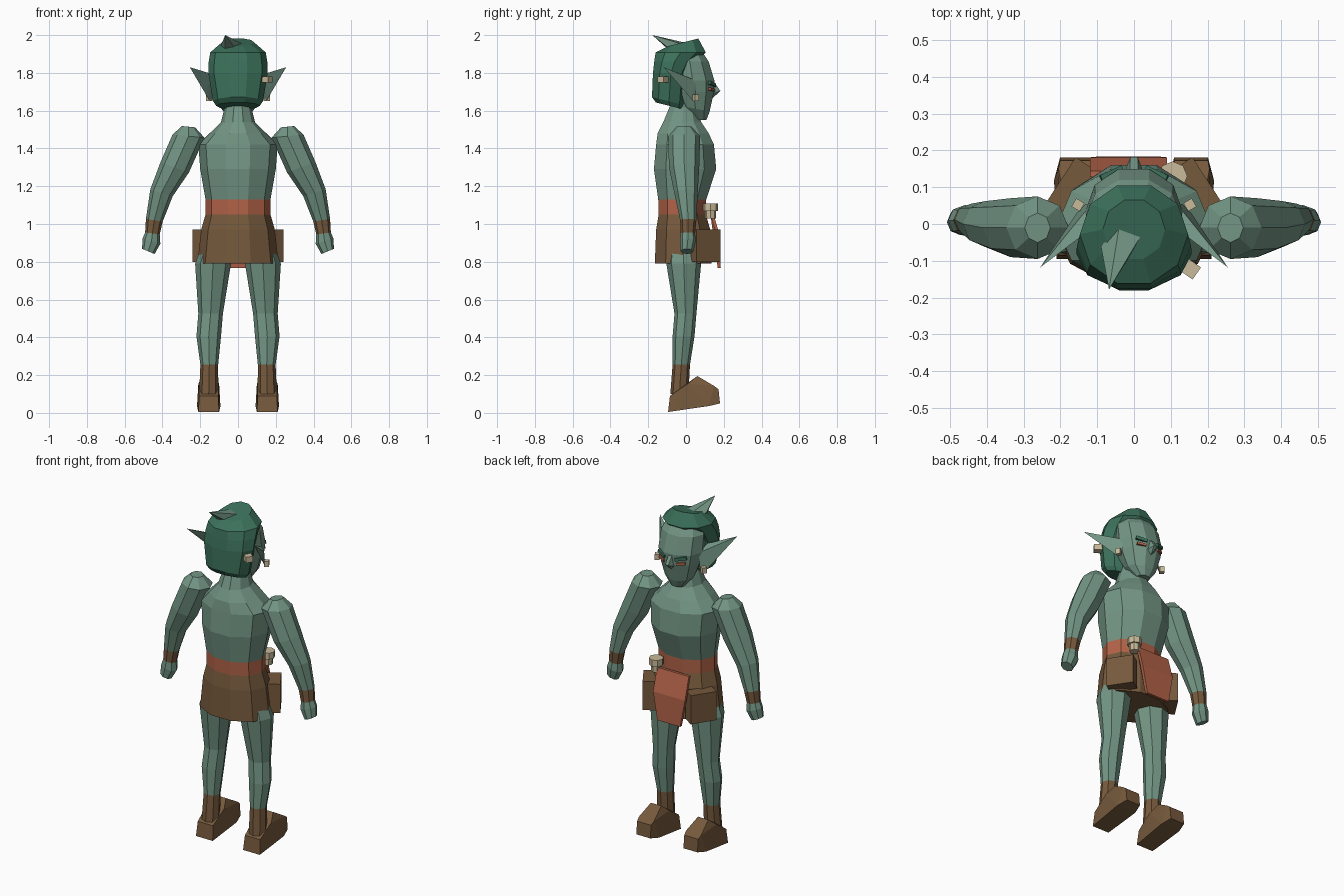
import bpy, bmesh
from math import cos, sin, pi, radians
from mathutils import Vector, Matrix

cube = bpy.data.objects.get("Cube")
if cube:
    bpy.data.objects.remove(cube, do_unlink=True)


def material(name, rgb):
    m = bpy.data.materials.new(name)
    m.use_nodes = True
    m.diffuse_color = (*rgb, 1)
    m.node_tree.nodes["Principled BSDF"].inputs["Base Color"].default_value = (*rgb, 1)
    return m


SKIN = material("skin_green", (.17, .30, .23))
HAIR = material("hair_green", (.045, .165, .105))
CLOTH = material("orange_cloth", (.45, .125, .065))
LEATHER = material("brown_leather", (.18, .10, .046))
BONE = material("pale_bone", (.58, .49, .32))


def finish(name, bm, mats, mirror=False):
    bmesh.ops.recalc_face_normals(bm, faces=bm.faces[:])
    me = bpy.data.meshes.new(name)
    bm.to_mesh(me)
    bm.free()
    for m in mats:
        me.materials.append(m)
    ob = bpy.data.objects.new(name, me)
    bpy.context.collection.objects.link(ob)
    if mirror:
        ob.modifiers.new("mirror", "MIRROR").use_mirror_merge = False
    return ob


def loft(name, rings, mats, n=8, mirror=False):
    """Skin faceted rings (x, y, z, rx, ry, side tilt, front lift); one material per band."""
    bm = bmesh.new()
    sy = 1 if n % 4 == 0 else 1 / cos(pi / n)
    loops = []
    for x, y, z, rx, ry, *extra in rings:
        tilt, lift = (extra + [0, 0])[:2]
        loop = []
        for i in range(n):
            a = 2 * pi * i / n
            u, v = rx * cos(a), ry * sy * sin(a)
            loop.append(bm.verts.new((x + u * cos(tilt), y + v, z + u * sin(tilt) + v * lift)))
        loops.append(loop)
    palette = list(dict.fromkeys(mats))
    bands = [palette.index(mats[min(i, len(mats) - 1)]) for i in range(len(rings) - 1)]
    for band, lo, hi in zip(bands, loops, loops[1:]):
        for i in range(n):
            j = (i + 1) % n
            bm.faces.new((lo[i], lo[j], hi[j], hi[i])).material_index = band
    bm.faces.new(loops[0][::-1]).material_index = bands[0]
    bm.faces.new(loops[-1]).material_index = bands[-1]
    return finish(name, bm, palette, mirror)


def hull(name, points, mat, mirror=False):
    bm = bmesh.new()
    for p in points:
        bm.verts.new(p)
    bmesh.ops.convex_hull(bm, input=bm.verts[:])
    bmesh.ops.dissolve_limit(bm, angle_limit=.02, verts=bm.verts[:], edges=bm.edges[:])
    return finish(name, bm, [mat], mirror)


def box(name, centre, size, mat, turn=0, roll=0, mirror=False):
    bm = bmesh.new()
    rot = Matrix.Rotation(radians(turn), 4, "Z") @ Matrix.Rotation(radians(roll), 4, "Y")
    bmesh.ops.create_cube(bm, size=1, matrix=Matrix.Translation(centre) @ rot @ Matrix.Diagonal((*size, 1)))
    return finish(name, bm, [mat], mirror)


# Torso with skirt, sash and neck
loft("torso", [
    (0, -.015, .79, .215, .15), (0, -.015, .97, .195, .143), (0, -.02, 1.05, .172, .125),
    (0, -.02, 1.13, .172, .127), (0, -.005, 1.29, .2, .165), (0, -.005, 1.42, .21, .153),
    (0, -.015, 1.48, .15, .135), (0, -.02, 1.54, .09, .1), (0, -.015, 1.62, .07, .072),
    (0, 0, 1.68, .068, .068)],
    [LEATHER, LEATHER, CLOTH, SKIN], n=10)

# Arms with wrist bands
loft("arms", [
    (.262, -.01, 1.515, .035, .04, .1), (.262, -.01, 1.465, .085, .085, .1),
    (.335, -.01, 1.30, .08, .08, .35), (.405, 0, 1.165, .062, .062, .3),
    (.443, .012, 1.02, .045, .043, .15), (.453, .01, .95, .039, .038, .15),
    (.458, .01, .91, .049, .042, .3), (.475, .005, .855, .036, .034, .4)],
    [SKIN] * 4 + [LEATHER, SKIN], mirror=True)

# Legs with boot cuffs
loft("legs", [
    (.115, -.012, .88, .08, .085), (.132, -.012, .79, .095, .092),
    (.145, -.003, .525, .065, .058), (.155, -.013, .405, .065, .058),
    (.152, -.025, .255, .047, .046), (.155, -.035, .1, .051, .048)],
    [SKIN] * 4 + [LEATHER], mirror=True)

# Boots: half width, y, z along the shoe
shoe = [(.055, -.095, .005), (.05, -.085, .09), (.062, .12, .036), (.046, .18, .05),
        (.046, .172, .125), (.05, .15, .142), (.034, .06, .195), (.055, .012, .155)]
hull("boots", [(.155 + s * w, y, z) for w, y, z in shoe for s in (-1, 1)], LEATHER, True)

# Pouches, loincloth and belt cup
box("hip_pouches", (.168, .098, .885), (.15, .075, .17), LEATHER, turn=-57, mirror=True)
cloth = [(-.12, .09, .128, 1.06), (-.12, .09, .165, .93), (-.09, .06, .168, .768)]
hull("loincloth", [(x, y + d, z) for a, b, y, z in cloth for x in (a, b) for d in (0, .016)], CLOTH)
loft("belt_cup", [(.105, .13, 1.03, .028, .028), (.105, .13, 1.07, .03, .03),
                  (.105, .13, 1.07, .04, .04), (.105, .13, 1.108, .04, .04)], [BONE])

# Face
loft("face", [
    (0, .075, 1.55, .04, .033), (0, .05, 1.61, .088, .075, 0, -.2), (0, .04, 1.70, .12, .108),
    (0, .035, 1.76, .132, .115), (0, .02, 1.86, .13, .1), (0, 0, 1.92, .1, .08)], [SKIN], n=10)
hull("nose", [(-.012, .135, 1.77), (.012, .135, 1.77), (-.03, .13, 1.685), (.03, .13, 1.685),
              (-.01, .182, 1.705), (.01, .182, 1.705), (0, .14, 1.665)], SKIN)
box("eyes", (.06, .134, 1.712), (.05, .02, .014), CLOTH, turn=-25, roll=-8, mirror=True)
box("eyebrows", (.06, .135, 1.742), (.065, .022, .018), HAIR, turn=-25, roll=-12, mirror=True)

# Hair cap and topknot
loft("hair", [
    (0, -.085, 1.625, .115, .075, 0, -.25), (0, -.09, 1.65, .132, .09, 0, -.25),
    (0, -.08, 1.80, .157, .095), (0, -.06, 1.86, .155, .108),
    (0, -.028, 1.908, .147, .133), (0, -.015, 1.962, .085, .08, 0, .25)], [HAIR], n=10)
hull("topknot", [(.02, -.03, 1.955), (-.09, -.06, 1.945), (-.04, -.005, 1.96),
                 (-.01, -.085, 1.925), (-.07, -.095, 1.925), (-.068, -.178, 2)], SKIN)

# Ears and earrings
hull("ears", [(.12, .05, 1.76), (.125, -.02, 1.79), (.13, .055, 1.66), (.155, .03, 1.66),
              (.165, -.01, 1.72), (.255, -.118, 1.83)], SKIN, True)
box("ear_studs", (.152, .052, 1.668), (.026, .026, .034), BONE, turn=30, mirror=True)
box("hair_ring", (.15, -.12, 1.765), (.05, .04, .034), BONE, turn=-35)
